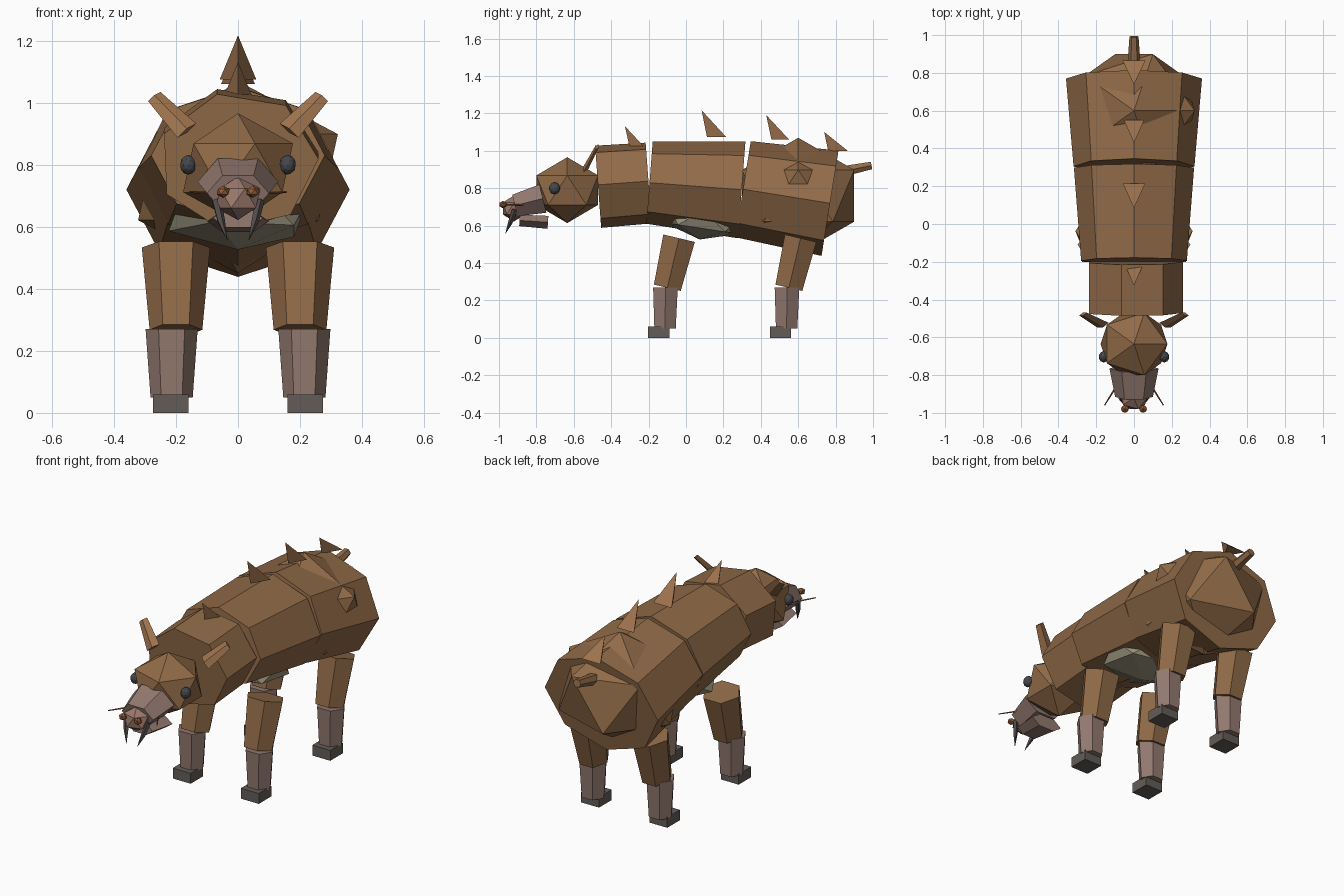
import bpy, bmesh
from math import sin, cos, tau, radians
from mathutils import Vector, Matrix

cube = bpy.data.objects.get("Cube")
if cube:
    bpy.data.objects.remove(cube, do_unlink=True)


def material(name, rgb):
    m = bpy.data.materials.new(name)
    m.use_nodes = True
    m.diffuse_color = (*rgb, 1)
    m.node_tree.nodes["Principled BSDF"].inputs["Base Color"].default_value = (*rgb, 1)
    return m


FUR = material("brown fur", (.28, .145, .064))
SPIKE = material("light brown", (.34, .17, .075))
SKIN = material("dusty pink skin", (.29, .19, .16))
NOSE = material("warm pink", (.33, .19, .15))
HOOF = material("grey hoof", (.125, .108, .098))
BELLY = material("pale belly", (.32, .29, .2))
EYE = material("slate eye", (.06, .063, .072))
TUSK = material("dark tusk", (.085, .07, .07))
RUST = material("rust brown", (.3, .11, .04))


def finish(name, bm, mat):
    bmesh.ops.recalc_face_normals(bm, faces=bm.faces)
    me = bpy.data.meshes.new(name)
    bm.to_mesh(me)
    bm.free()
    me.materials.append(mat)
    ob = bpy.data.objects.new(name, me)
    bpy.context.collection.objects.link(ob)
    return ob


def loft(name, mat, rings, sides, start=0, axis=None):
    """Capped tube through (point, side radius, other radius) rings."""
    bm = bmesh.new()
    d = Vector(axis) if axis else Vector(rings[-1][0]) - Vector(rings[0][0])
    d.normalize()
    u = (Vector((1, 0, 0)) - d * d.x).normalized()
    v = u.cross(d)
    loops = []
    for p, ru, rv in rings:
        angles = [radians(start) + tau * i / sides for i in range(sides)]
        loops.append([bm.verts.new(Vector(p) + u * ru * cos(t) + v * rv * sin(t)) for t in angles])
    for lo, hi in zip(loops, loops[1:]):
        for i in range(sides):
            j = (i + 1) % sides
            bm.faces.new((lo[i], lo[j], hi[j], hi[i]))
    bm.faces.new(loops[0])
    bm.faces.new(loops[-1])
    return finish(name, bm, mat)


def ball(name, mat, centre, radii, detail=1, tilt=0):
    bm = bmesh.new()
    m = Matrix.Translation(centre) @ Matrix.Rotation(tilt, 4, 'X') @ Matrix.Diagonal((*radii, 1))
    bmesh.ops.create_icosphere(bm, subdivisions=detail, radius=1, matrix=m)
    return finish(name, bm, mat)


# Trunk
loft("neck", FUR, [((0, -.47, .81), .26, .226), ((0, -.2, .83), .26, .222)], 7, 105)
loft("chest", FUR, [((0, -.195, .83), .28, .22), ((0, .298, .792), .318, .26)], 8)
loft("hindquarters", FUR, [((0, .305, .795), .32, .26), ((0, .77, .72), .36, .285)], 8)
ball("rump", FUR, (0, .6, .76), (.36, .352, .31))
ball("belly", BELLY, (0, .09, .635), (.25, .24, .11), tilt=-.15)
loft("tail", FUR, [((0, .8, .882), .038, .035), ((0, .992, .922), .024, .023)], 6)

# Back spikes, leaning forward
for i, (y, z, r, tip_y, tip_z) in enumerate([
        (-.25, 1.022, .052, -.325, 1.13), (.18, 1.075, .068, .085, 1.215),
        (.52, 1.06, .063, .43, 1.19), (.83, 1.0, .07, .74, 1.1)]):
    loft(f"back_spike_{i + 1}", SPIKE, [((0, y, z), r, r), ((0, tip_y, tip_z), .001, .001)],
         3, 90, axis=(0, 0, 1))

# Head and muzzle
ball("head", FUR, (0, -.635, .79), (.198, .194, .176))
loft("muzzle", SKIN, [((0, -.765, .745), .13, .09), ((0, -.915, .708), .1, .068)], 6)
loft("jaw", SKIN, [((0, -.738, .618), .1, .04), ((0, -.89, .628), .08, .035)], 6)
ball("nose", NOSE, (0, -.92, .692), (.08, .07, .07))

for side, s in (("left", 1), ("right", -1)):
    # Face details
    ball(f"{side}_eye", EYE, (s * .16, -.703, .8), (.027, .03, .032), 2)
    ball(f"{side}_nostril", RUST, (s * .048, -.979, .713), (.023, .022, .02))
    loft(f"{side}_ear", SPIKE, [((s * .165, -.535, .91), .04, .015),
                                ((s * .27, -.477, 1.02), .026, .01)], 4)
    loft(f"{side}_tusk", TUSK, [((s * .07, -.915, .685), .016, .016),
                                ((s * .055, -.938, .62), .013, .013),
                                ((s * .035, -.965, .558), .001, .001)], 5)
    loft(f"{side}_whisker", RUST, [((s * .1, -.87, .71), .005, .005),
                                   ((s * .156, -.96, .712), .003, .003)], 4)

    # Legs
    for end, y in (("front", 0), ("back", .65)):
        name = f"{end}_{side}"
        loft(name + "_thigh", FUR, [((s * .2, y - .1, .268), .085, .085),
                                    ((s * .2, y - .037, .533), .11, .1)], 6).location.x = 0
        loft(name + "_shin", SKIN, [((s * .214, y - .112, .05), .068, .066),
                                    ((s * .214, y - .11, .27), .084, .076)], 6)
        half = .057 * 2 ** .5
        loft(name + "_hoof", HOOF, [((s * .217, y - .145, 0), half, half),
                                    ((s * .217, y - .145, .06), half, half)], 4, 45)
